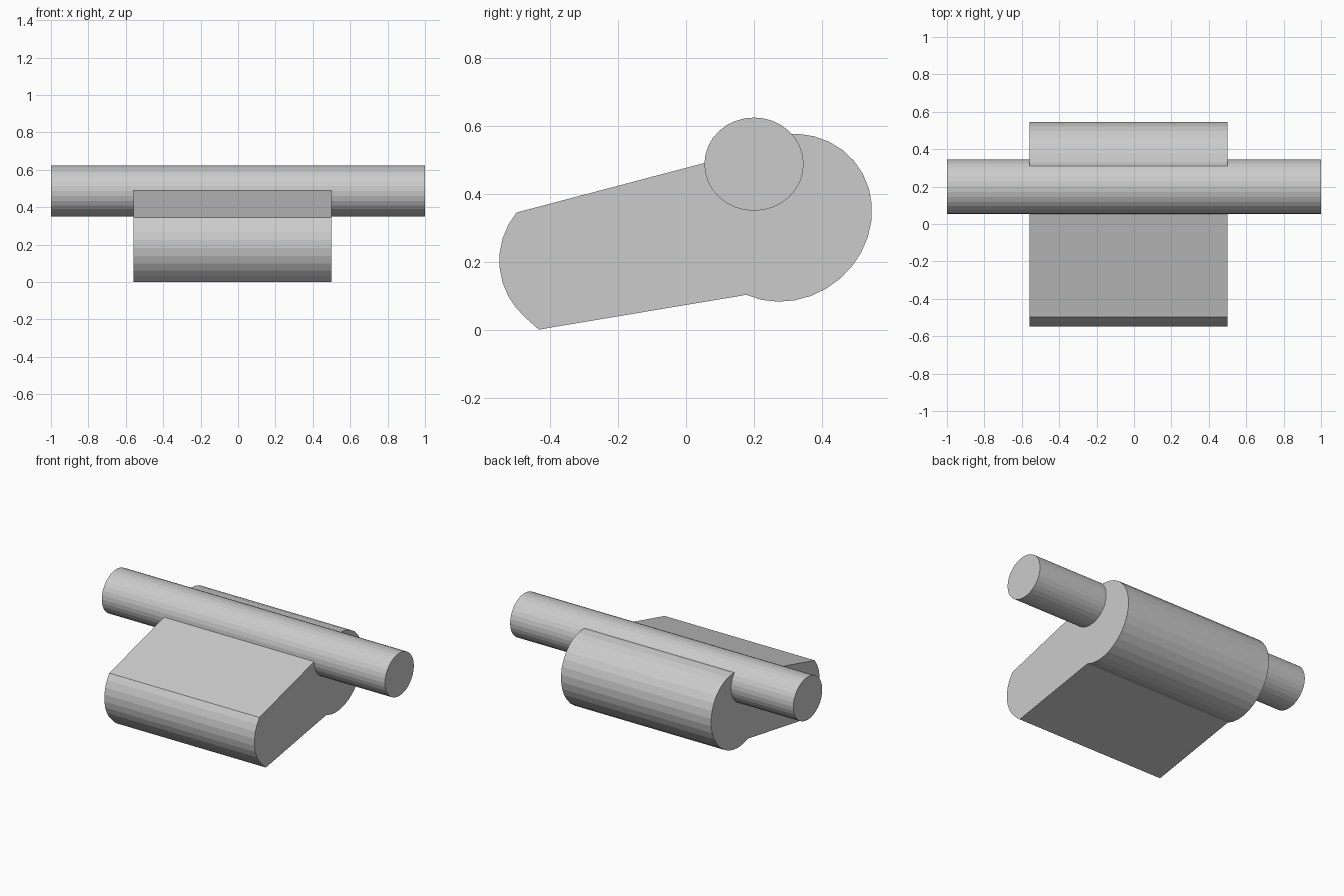
import bpy, bmesh
from math import sin, cos, radians, pi

if "Cube" in bpy.data.objects:
    bpy.data.objects.remove(bpy.data.objects["Cube"])


def arc(cy, cz, ry, rz, start, end, steps, tilt=0.0):
    """Points (y, z) on a slightly tilted elliptical arc, angles in degrees."""
    pts = []
    for i in range(steps + 1):
        t = radians(start + (end - start) * i / steps)
        pts.append((cy + ry * cos(t), cz + rz * sin(t + radians(tilt))))
    return pts


def prism(name, profile, x0, x1):
    """Extrude a closed (y, z) profile along x with flat faces."""
    bm = bmesh.new()
    base = bm.faces.new([bm.verts.new((x0, y, z)) for y, z in profile])
    out = bmesh.ops.extrude_face_region(bm, geom=[base], use_keep_orig=True)
    verts = [g for g in out["geom"] if isinstance(g, bmesh.types.BMVert)]
    bmesh.ops.translate(bm, verts=verts, vec=(x1 - x0, 0, 0))
    bmesh.ops.recalc_face_normals(bm, faces=bm.faces)
    mesh = bpy.data.meshes.new(name)
    bm.to_mesh(mesh)
    bm.free()
    obj = bpy.data.objects.new(name, mesh)
    bpy.context.collection.objects.link(obj)
    return obj


# Tapered body: large rounded back, sloping top and bottom, rounded front nose
back = arc(0.295, 0.329, 0.252, 0.247, -118, 127, 22, tilt=4.7)
nose = arc(-0.327, 0.203, 0.222, 0.222, 140.5, 241.5, 9)
nose[-1] = (-0.433, 0.0)
prism("body", back + nose, -0.56, 0.50)

# Long round bar lying across the top
prism("cross_bar", arc(0.20, 0.4865, 0.146, 0.137, 0, 348.75, 31), -1.0, 1.0)
